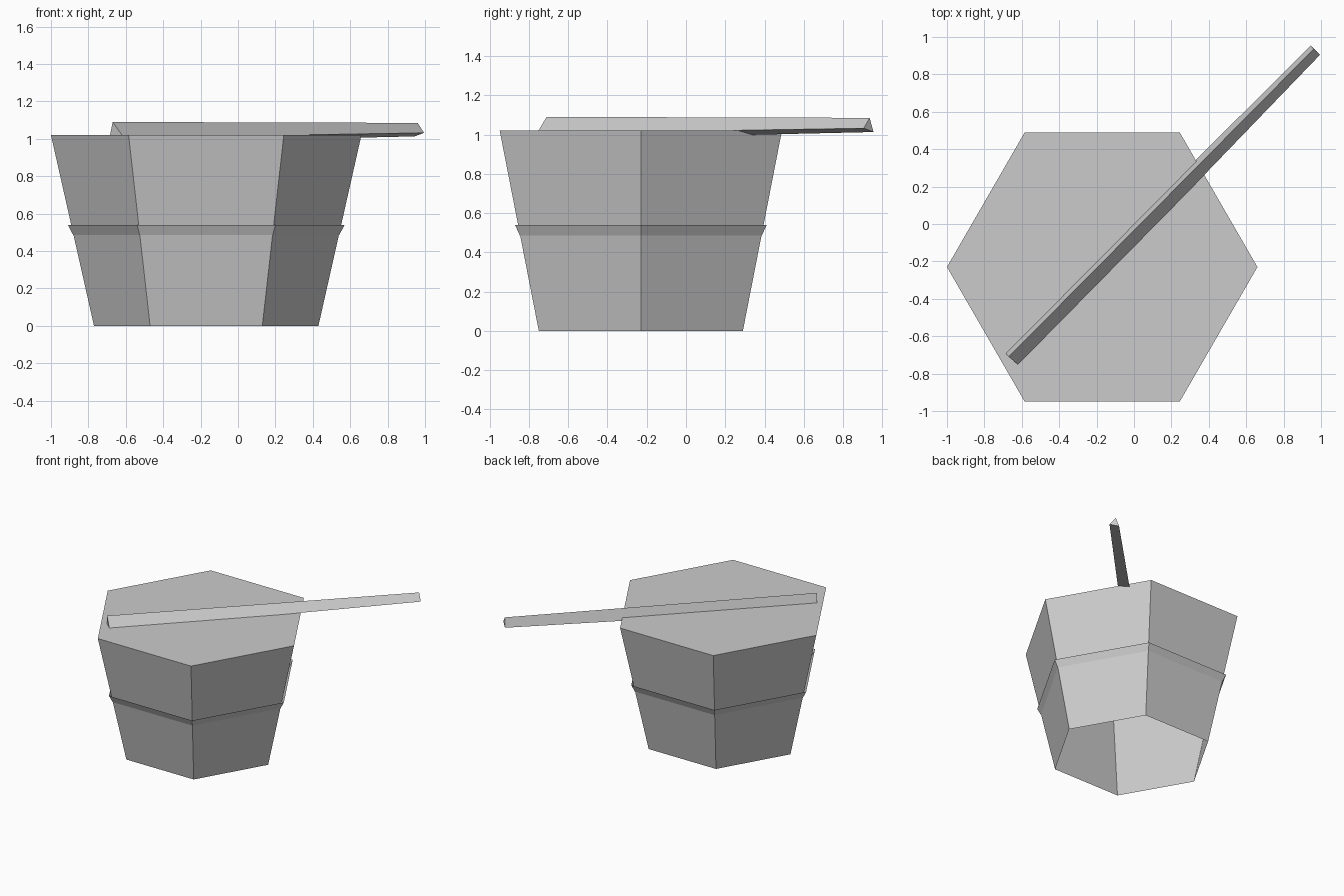
import bpy, bmesh
from math import cos, sin, pi

if "Cube" in bpy.data.objects:
    bpy.data.objects.remove(bpy.data.objects["Cube"])

CENTRE = (-0.17, -0.23)


def hexagon(bm, radius, z):
    return [bm.verts.new((CENTRE[0] + radius * cos(i * pi / 3),
                          CENTRE[1] + radius * sin(i * pi / 3), z)) for i in range(6)]


def triangle(bm, points):
    return [bm.verts.new(p) for p in points]


def loft(bm, lower, upper):
    n = len(lower)
    for i in range(n):
        j = (i + 1) % n
        bm.faces.new((lower[i], lower[j], upper[j], upper[i]))


def finish(bm, name):
    mesh = bpy.data.meshes.new(name)
    bm.to_mesh(mesh)
    bm.free()
    obj = bpy.data.objects.new(name, mesh)
    bpy.context.collection.objects.link(obj)
    return obj


# Tapered hexagonal tub, closed on top and open underneath
bm = bmesh.new()
bottom = hexagon(bm, 0.60, 0.0)
top = hexagon(bm, 0.83, 1.02)
loft(bm, bottom, top)
bm.faces.new(top)
finish(bm, "tub")

# Flared open strip around the middle
bm = bmesh.new()
loft(bm, hexagon(bm, 0.711, 0.485), hexagon(bm, 0.74, 0.54))
finish(bm, "band")

# Tapered three-sided stick resting across the top
bm = bmesh.new()
near = triangle(bm, [(-0.67, -0.71, 1.09), (-0.61, -0.76, 1.005), (-0.693, -0.68, 0.975)])
far = triangle(bm, [(0.96, 0.935, 1.085), (0.995, 0.905, 1.032), (0.945, 0.955, 1.013)])
loft(bm, near, far)
bm.faces.new(near)
bm.faces.new(far)
bmesh.ops.recalc_face_normals(bm, faces=bm.faces[:])
finish(bm, "stick")
